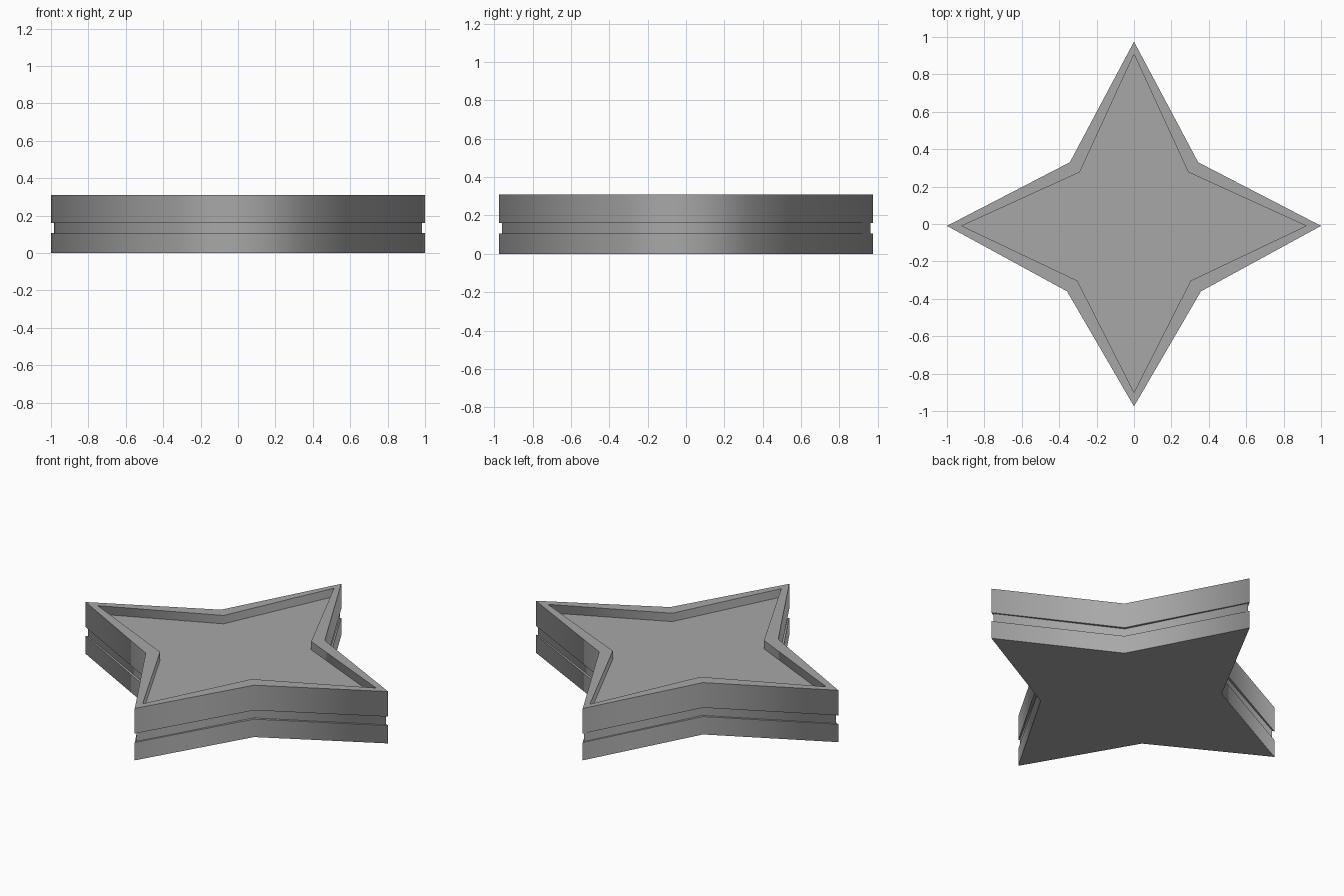
import bpy, bmesh
from mathutils import Vector

cube = bpy.data.objects.get("Cube")
if cube:
    bpy.data.objects.remove(cube, do_unlink=True)

grey = bpy.data.materials.new("plain grey")
grey.use_nodes = True
colour = (0.39, 0.39, 0.39, 1)
grey.diffuse_color = colour
grey.node_tree.nodes["Principled BSDF"].inputs["Base Color"].default_value = colour


def star(side, back, front, notch_back, notch_front):
    """Four pointed outline, counter-clockwise from the left tip."""
    xb, yb = notch_back
    xf, yf = notch_front
    return [Vector(p) for p in [
        (side, -0.01), (xb, yb), (0, back), (-xb, yb),
        (-side, -0.01), (-xf, yf), (0, front), (xf, yf)]]


outer = star(1.0, 0.975, -0.975, (0.343, 0.33), (0.358, -0.36))
inner = star(0.92, 0.907, -0.9, (0.29, 0.277), (0.303, -0.303))

# Profile of the wall: (height, inset towards the inner outline)
GROOVE = 0.2
profile = [(0, 0), (0.107, 0), (0.107, GROOVE), (0.16, GROOVE),
           (0.16, 0), (0.31, 0), (0.31, 1), (0.26, 1)]

bm = bmesh.new()
rings = []
for z, inset in profile:
    rings.append([bm.verts.new((*a.lerp(b, inset), z))
                  for a, b in zip(outer, inner)])

# Walls, groove, rim and recess
for low, high in zip(rings, rings[1:]):
    for i in range(len(low)):
        j = (i + 1) % len(low)
        bm.faces.new((low[i], low[j], high[j], high[i]))

# Underside and tray floor
bm.faces.new(rings[0][::-1])
bm.faces.new(rings[-1])

# Smooth walls around the star, crisp horizontal edges
bm.normal_update()
for face in bm.faces:
    face.smooth = abs(face.normal.z) < 0.5
for edge in bm.edges:
    a, b = edge.verts
    edge.smooth = abs(a.co.z - b.co.z) > 0.01

mesh = bpy.data.meshes.new("star_tray")
bm.to_mesh(mesh)
bm.free()
mesh.materials.append(grey)
tray = bpy.data.objects.new("star_tray", mesh)
bpy.context.collection.objects.link(tray)
